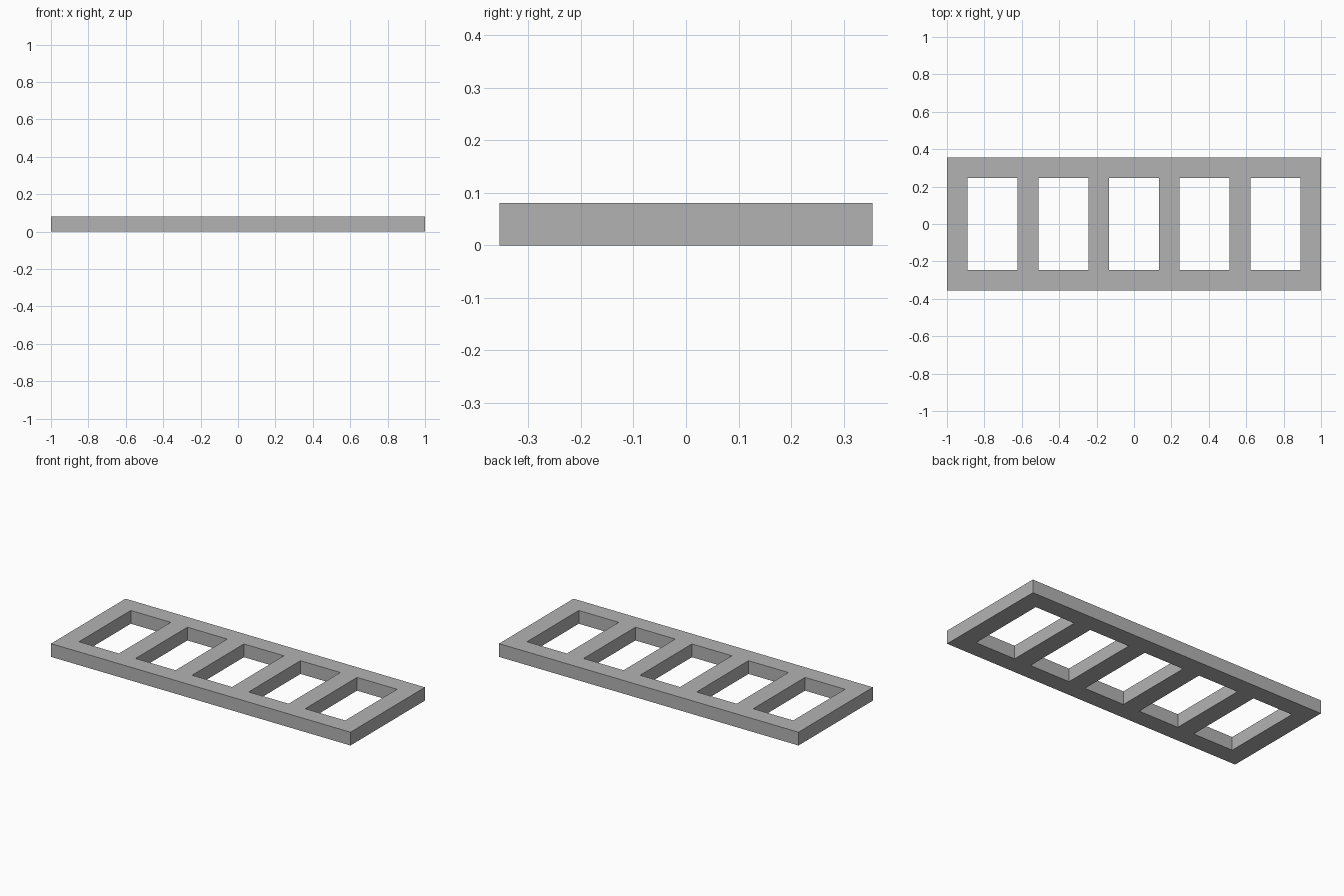
import bpy
import bmesh

cube = bpy.data.objects.get("Cube")
if cube:
    bpy.data.objects.remove(cube, do_unlink=True)

HALF_LENGTH, HALF_WIDTH, HEIGHT = 1.0, 0.355, 0.08
OPENINGS = 5
BAR = 0.111          # width of the cross bars
RAIL = 0.108         # width of the long side rails

# Plain grey material
grey = bpy.data.materials.new("grey")
grey.use_nodes = True
colour = (0.45, 0.45, 0.45, 1)
grey.diffuse_color = colour
grey.node_tree.nodes["Principled BSDF"].inputs["Base Color"].default_value = colour

# Grid lines: bars and openings alternate along x, rails and openings along y
pitch = (2 * HALF_LENGTH - BAR) / OPENINGS
xs = []
for i in range(OPENINGS + 1):
    start = -HALF_LENGTH + i * pitch
    xs += [start, start + BAR]
ys = [-HALF_WIDTH, -HALF_WIDTH + RAIL, HALF_WIDTH - RAIL, HALF_WIDTH]

# Flat frame with the openings left out
bm = bmesh.new()
verts = [[bm.verts.new((x, y, 0)) for y in ys] for x in xs]
for i in range(len(xs) - 1):
    for j in range(len(ys) - 1):
        if i % 2 and j == 1:
            continue
        bm.faces.new((verts[i][j], verts[i + 1][j],
                      verts[i + 1][j + 1], verts[i][j + 1]))

# Thicken the frame into a solid slab
base = bm.faces[:]
result = bmesh.ops.extrude_face_region(bm, geom=base, use_keep_orig=True)
top = [v for v in result["geom"] if isinstance(v, bmesh.types.BMVert)]
bmesh.ops.translate(bm, verts=top, vec=(0, 0, HEIGHT))
bmesh.ops.recalc_face_normals(bm, faces=bm.faces[:])

# Merge the coplanar cells where possible
bmesh.ops.dissolve_limit(bm, angle_limit=0.01, verts=bm.verts[:], edges=bm.edges[:])

mesh = bpy.data.meshes.new("slotted_frame")
bm.to_mesh(mesh)
bm.free()
mesh.materials.append(grey)
frame = bpy.data.objects.new("slotted_frame", mesh)
bpy.context.collection.objects.link(frame)
